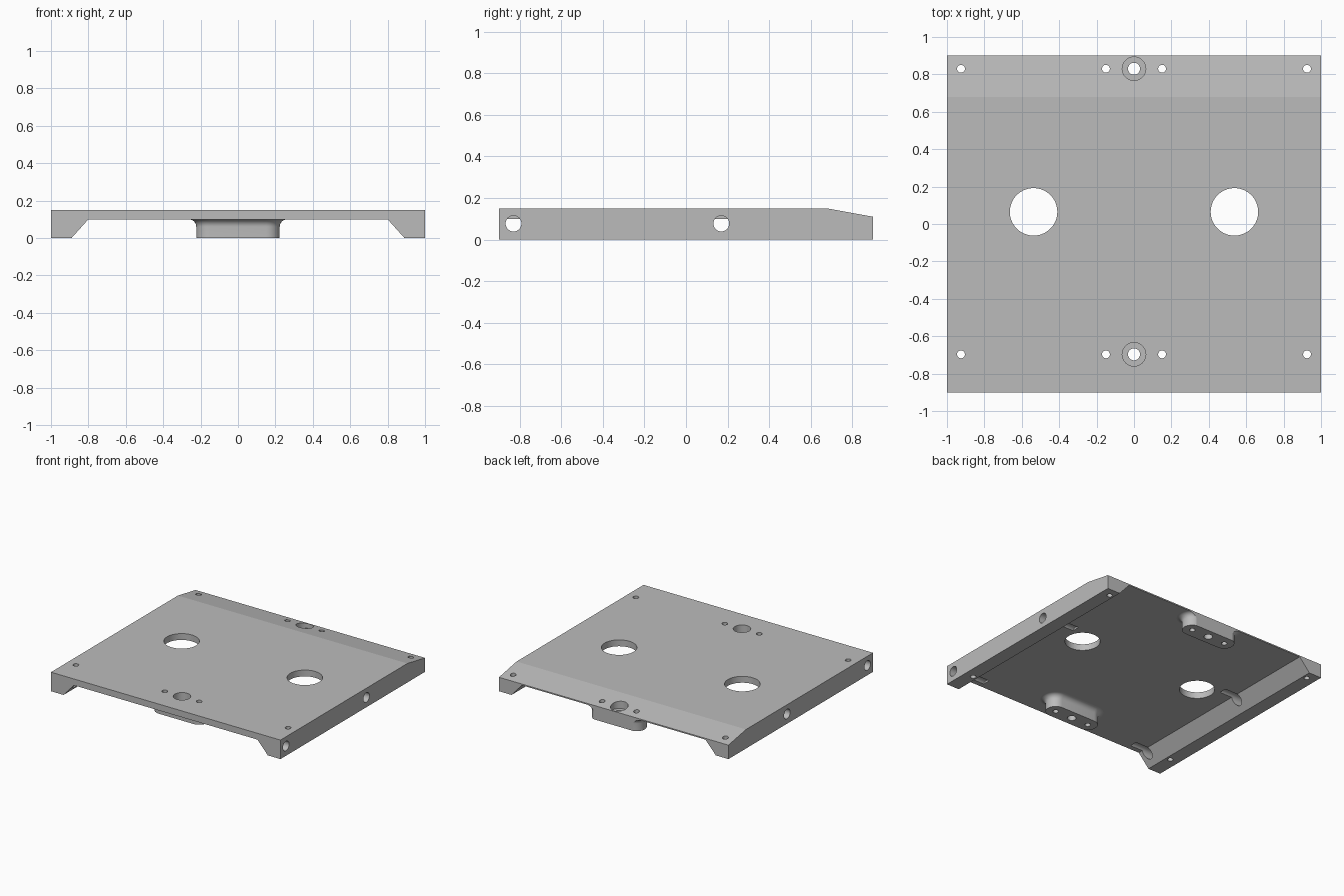
import bpy, bmesh
from math import pi, cos, sin, radians
from mathutils import Matrix

cube = bpy.data.objects.get("Cube")
if cube:
    bpy.data.objects.remove(cube, do_unlink=True)

grey = bpy.data.materials.new("light grey metal")
grey.use_nodes = True
colour = (0.5, 0.5, 0.5, 1)
grey.diffuse_color = colour
grey.node_tree.nodes["Principled BSDF"].inputs["Base Color"].default_value = colour


def make_object(name, bm):
    bmesh.ops.recalc_face_normals(bm, faces=bm.faces[:])
    mesh = bpy.data.meshes.new(name)
    bm.to_mesh(mesh)
    bm.free()
    mesh.materials.append(grey)
    obj = bpy.data.objects.new(name, mesh)
    bpy.context.collection.objects.link(obj)
    return obj


def loft(name, rings):
    """Closed solid through rings that have equal point counts."""
    bm = bmesh.new()
    loops = [[bm.verts.new(p) for p in ring] for ring in rings]
    for a, b in zip(loops, loops[1:]):
        for i in range(len(a)):
            j = (i + 1) % len(a)
            bm.faces.new((a[i], a[j], b[j], b[i]))
    bm.faces.new(loops[0])
    bm.faces.new(loops[-1])
    return make_object(name, bm)


def cylinder(name, radius, depth, centre, axis="Z", segments=48):
    bm = bmesh.new()
    turn = Matrix.Rotation(pi / 2, 4, "Y") if axis == "X" else Matrix()
    bmesh.ops.create_cone(bm, cap_ends=True, segments=segments, radius1=radius,
                          radius2=radius, depth=depth,
                          matrix=Matrix.Translation(centre) @ turn)
    return make_object(name, bm)


def combine(target, tool, operation):
    mod = target.modifiers.new(tool.name, "BOOLEAN")
    mod.operation = operation
    mod.solver = "EXACT"
    mod.object = tool
    bpy.context.view_layer.objects.active = target
    bpy.ops.object.modifier_apply(modifier=mod.name)
    bpy.data.objects.remove(tool, do_unlink=True)


def stadium(radius, y, z, half=0.15, steps=16):
    points = []
    for side in (0, 1):
        for i in range(steps + 1):
            a = -pi / 2 + side * pi + pi * i / steps
            points.append(((half if side == 0 else -half) + radius * cos(a),
                           y + radius * sin(a), z))
    return points


# Plate with two sloped side rails
section = [(-1, 0), (-0.89, 0), (-0.8, 0.1), (0.8, 0.1),
           (0.89, 0), (1, 0), (1, 0.15), (-1, 0.15)]
plate = loft("base_plate", [[(x, y, z) for x, z in section] for y in (-0.9, 1.1)])

# Underside bosses flaring into the plate
rows = (-0.697, 0.83)
boss_radius, fillet = 0.073, 0.04
for y in rows:
    rings = [stadium(boss_radius, y, 0)]
    for i in range(9):
        a = pi / 2 * i / 8
        rings.append(stadium(boss_radius + fillet * (1 - cos(a)), y,
                             0.1 - fillet + fillet * sin(a)))
    rings.append(stadium(boss_radius + fillet, y, 0.105))
    combine(plate, loft("boss", rings), "UNION")

# Trim the back edge and its sloped top
trim = [(0.68, 0.15), (0.9, 0.11), (0.9, -0.2), (1.4, -0.2), (1.4, 0.4), (0.68, 0.4)]
combine(plate, loft("back_trim", [[(x, y, z) for y, z in trim] for x in (-1.2, 1.2)]),
        "DIFFERENCE")

# Counterbored holes and screw holes
for y in rows:
    combine(plate, cylinder("bore", 0.063, 0.2, (0, y, 0.175)), "DIFFERENCE")
    combine(plate, cylinder("bolt_hole", 0.032, 0.6, (0, y, 0.1)), "DIFFERENCE")
    for x in (-0.925, -0.15, 0.15, 0.925):
        combine(plate, cylinder("screw_hole", 0.021, 0.6, (x, y, 0.1), segments=24),
                "DIFFERENCE")

# Large openings and holes drilled in from the sides
for side in (-1, 1):
    combine(plate, cylinder("opening", 0.127, 0.6, (side * 0.537, 0.065, 0.1),
                            segments=64), "DIFFERENCE")
    for y in (-0.83, 0.17):
        combine(plate, cylinder("side_hole", 0.038, 0.52, (side * 0.95, y, 0.077), "X", 32),
                "DIFFERENCE")

# Smooth the round surfaces, keep the broad faces flat
bpy.ops.object.select_all(action="DESELECT")
plate.select_set(True)
bpy.context.view_layer.objects.active = plate
bpy.ops.object.shade_smooth_by_angle(angle=radians(30))
for face in plate.data.polygons:
    if face.area > 0.02:
        face.use_smooth = False
